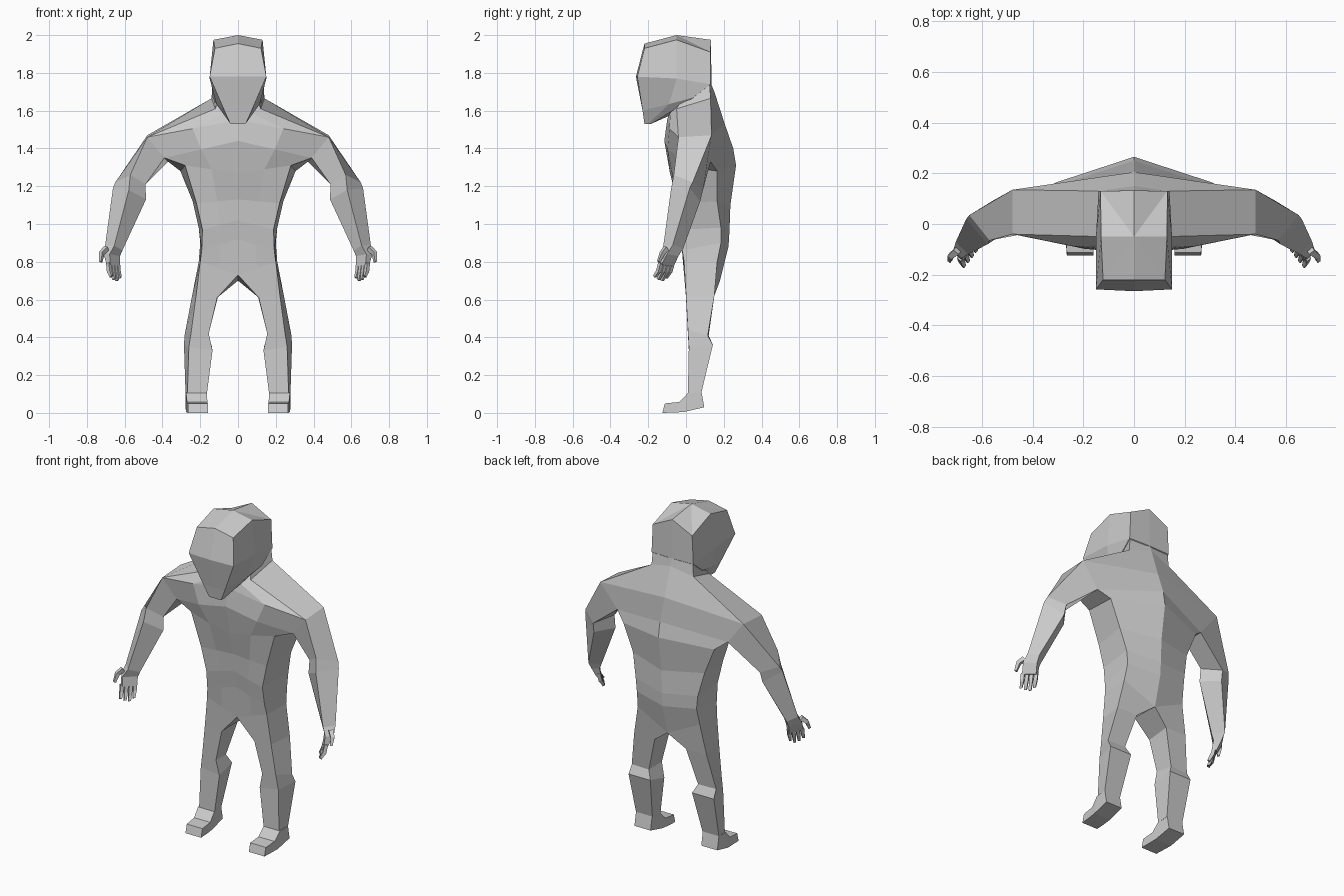
import bpy, bmesh
from mathutils import Vector

grey = bpy.data.materials.new("plain grey")
grey.diffuse_color = (0.6, 0.6, 0.6, 1)


def loft(name, rings, closed=True):
    """Skin between rings, mirror across x = 0, close the ends."""
    bm = bmesh.new()
    rows = [[bm.verts.new(p) for p in r] for r in rings]
    n = len(rows[0])
    for a, b in zip(rows, rows[1:]):
        for i in range(n if closed else n - 1):
            j = (i + 1) % n
            bm.faces.new((a[i], a[j], b[j], b[i]))
    if closed:
        bm.faces.new(rows[0])
        bm.faces.new(rows[-1])
    bmesh.ops.remove_doubles(bm, verts=bm.verts, dist=0.0005)
    if closed:
        bmesh.ops.recalc_face_normals(bm, faces=bm.faces)
    bmesh.ops.mirror(bm, geom=bm.verts[:] + bm.edges[:] + bm.faces[:],
                     axis='X', merge_dist=0.0005)
    if not closed:
        bmesh.ops.holes_fill(bm, edges=bm.edges[:], sides=0)
    bmesh.ops.recalc_face_normals(bm, faces=bm.faces)
    me = bpy.data.meshes.new(name)
    bm.to_mesh(me)
    bm.free()
    me.materials.append(grey)
    ob = bpy.data.objects.new(name, me)
    bpy.context.collection.objects.link(ob)
    return ob


def digit(name, path, sizes, across):
    """Square tapered finger along a path; across is its width direction."""
    w = Vector(across).normalized()
    pts = [Vector(p) for p in path]
    rings = []
    for i, p in enumerate(pts):
        d = (pts[min(i + 1, len(pts) - 1)] - pts[max(i - 1, 0)]).normalized()
        t = d.cross(w).normalized()
        s = sizes[i]
        rings.append([p + w * s + t * s, p - w * s + t * s, p - w * s - t * s, p + w * s - t * s])
    loft(name, rings)


# Torso: half rings of front centre, front corner, back corner, back centre
hip = [(0, -.01, .73), (.2, -.01, .8), (.208, .165, .8), (0, .18, .7)]
armpit = [(0, -.115, 1.44), (.39, -.03, 1.35), (.37, .13, 1.33), (0, .25, 1.4)]
shoulder = [(0, -.1, 1.55), (.48, -.04, 1.46), (.48, .135, 1.47), (0, .205, 1.53)]
torso = [
    hip,
    [(0, -.025, .92), (.192, -.02, .86), (.2, .185, .9), (0, .225, .88)],
    [(0, -.04, 1.02), (.188, -.035, .97), (.208, .185, .98), (0, .23, .96)],
    [(0, -.05, 1.13), (.22, -.04, 1.11), (.24, .165, 1.12), (0, .235, 1.1)],
    [(0, -.085, 1.27), (.28, -.05, 1.31), (.305, .165, 1.28), (0, .265, 1.31)],
    armpit, shoulder,
    [(0, -.09, 1.58), (.12, -.05, 1.61), (.14, .13, 1.665), (0, .15, 1.7)],
    [(0, -.05, 1.62), (.1, -.02, 1.66), (.135, .125, 1.75), (0, .13, 1.75)],
]


def with_chest(r):
    f, c = Vector(r[0]), Vector(r[1])
    m = (f + c) / 2
    m.y = f.y * .8 + c.y * .2
    return [r[0], m, *r[1:]]


loft("torso", [with_chest(r) for r in torso], closed=False)

# Head: half rings of front centre, front corner, side, back corner, back centre
top = (0, -.05, 2.0)
loft("head", [
    [(0, -.22, 1.53), (.04, -.22, 1.53), (.04, -.2, 1.53), (.04, -.185, 1.53), (0, -.185, 1.53)],
    [(0, -.23, 1.6), (.072, -.23, 1.6), (.115, -.09, 1.635), (.135, .04, 1.67), (0, .04, 1.63)],
    [(0, -.265, 1.78), (.15, -.258, 1.78), (.15, -.05, 1.77), (.14, .13, 1.74), (0, .135, 1.74)],
    [(0, -.22, 1.955), (.122, -.22, 1.93), (.13, -.05, 1.975), (.132, .13, 1.91), (0, .132, 1.975)],
    [top] * 5], closed=False)

# Legs: rings of front inner, front outer, back outer, back inner
loft("legs", [
    hip,
    [(.11, 0, .61), (.222, 0, .62), (.243, .15, .62), (.105, .15, .62)],
    [(.155, .01, .42), (.246, .01, .44), (.283, .115, .41), (.165, .12, .41)],
    [(.135, .015, .33), (.26, .015, .35), (.286, .142, .36), (.14, .142, .36)],
    [(.165, .01, .1), (.268, .01, .1), (.278, .082, .11), (.168, .082, .11)]])

# Feet: slices from heel to toe
loft("feet", [[(a, y, lo), (b, y, lo), (b, yt, hi), (a, yt, hi)] for y, yt, lo, hi, a, b in (
    (.097, .082, .03, .11, .17, .278),
    (-.01, .01, .005, .105, .165, .275),
    (-.06, -.035, .002, .058, .162, .27),
    (-.125, -.112, 0, .05, .16, .265))])

# Arms: rings of front outer, back outer, back inner, front inner
wrist = [(.655, -.12, .885), (.703, -.07, .89), (.665, -.015, .87), (.612, -.065, .86)]
loft("arms", [
    [shoulder[1], shoulder[2], armpit[2], armpit[1]],
    [(.57, -.065, 1.26), (.65, .035, 1.22), (.56, .09, 1.18), (.49, -.015, 1.21)],
    [(.578, -.08, 1.18), (.662, .02, 1.19), (.565, .075, 1.12), (.487, -.02, 1.13)],
    wrist])

# Hands: palm slab, then four curled fingers and a thumb
loft("palms", [
    wrist,
    [(.68, -.135, .84), (.712, -.1, .84), (.662, -.04, .83), (.625, -.065, .83)],
    [(.675, -.145, .785), (.695, -.13, .785), (.648, -.065, .775), (.625, -.08, .775)]])
for i in range(4):
    x, y = .685 - .0155 * i, -.133 + .02 * i
    z = (.722, .707, .70, .715)[i]
    digit("finger_%d" % (i + 1),
          [(x, y, .795), (x - .004, y - .012, .75), (x - .014, y - .033, z)],
          (.010, .010, .007), (.62, -.78, 0))
digit("thumb", [(.697, -.105, .87), (.722, -.125, .845), (.727, -.145, .8)],
      (.013, .011, .007), (.8, .6, 0))
